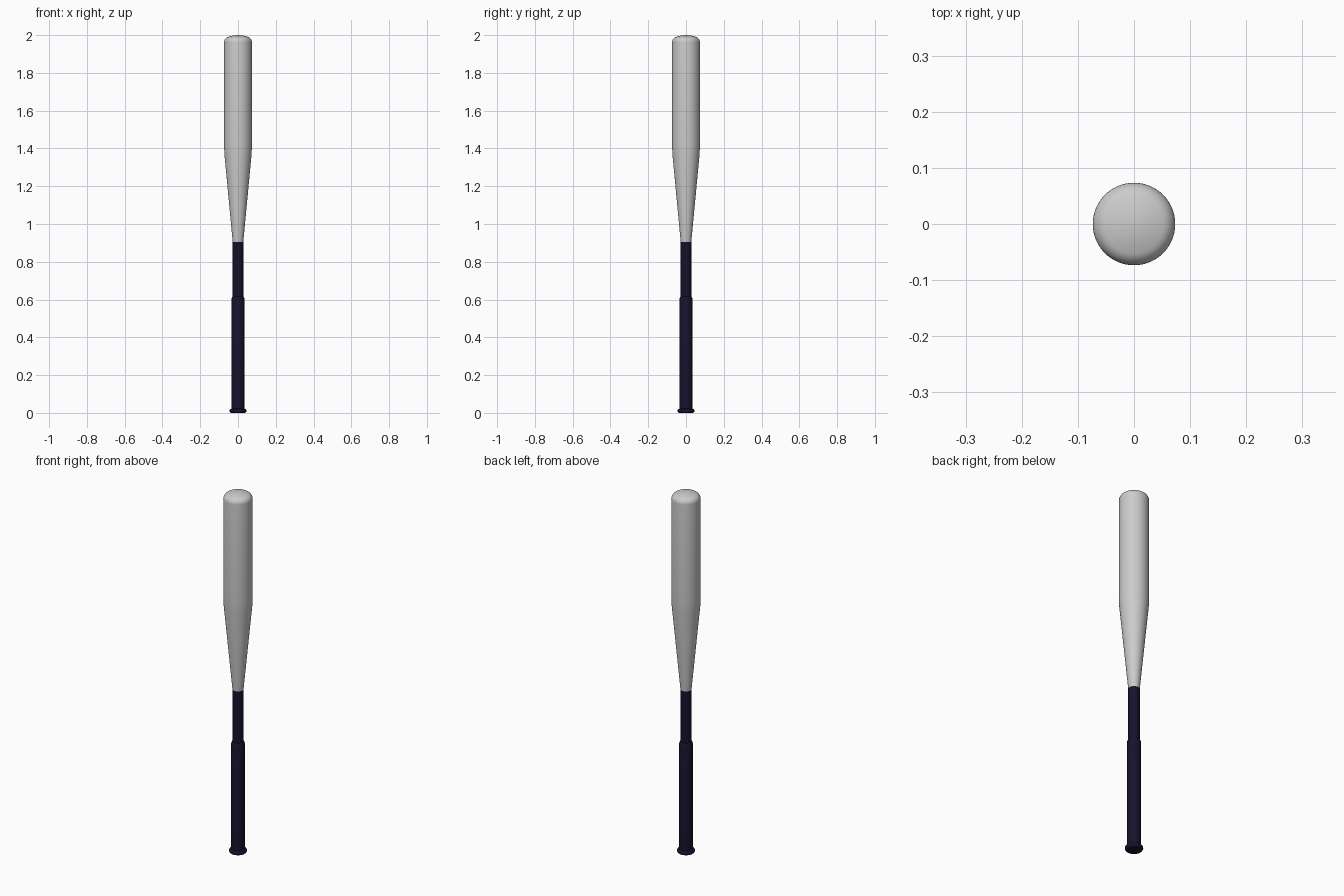
import bpy, bmesh, math

if "Cube" in bpy.data.objects:
    bpy.data.objects.remove(bpy.data.objects["Cube"])

SEGMENTS = 64

navy = bpy.data.materials.new("dark_navy")
navy.diffuse_color = (0.008, 0.006, 0.025, 1)
navy.use_nodes = True
navy.node_tree.nodes["Principled BSDF"].inputs["Base Color"].default_value = navy.diffuse_color


def arc(cr, cz, rr, rz, a0, a1, n):
    """Points on an elliptical arc in the (radius, height) plane."""
    pts = []
    for i in range(n + 1):
        a = math.radians(a0 + (a1 - a0) * i / n)
        pts.append((cr + rr * math.cos(a), cz + rz * math.sin(a)))
    return pts


def lathe(name, profile, material=None):
    """Spin a (radius, height) profile round z, closing it onto the axis."""
    profile = [(0, profile[0][1])] + profile + [(0, profile[-1][1])]
    bm = bmesh.new()
    verts = [bm.verts.new((r, 0, z)) for r, z in profile]
    edges = [bm.edges.new(pair) for pair in zip(verts, verts[1:])]
    bmesh.ops.spin(bm, geom=verts + edges, cent=(0, 0, 0), axis=(0, 0, 1),
                   angle=math.tau, steps=SEGMENTS, use_duplicate=False)
    bmesh.ops.remove_doubles(bm, verts=bm.verts, dist=1e-5)
    bmesh.ops.recalc_face_normals(bm, faces=bm.faces)
    mesh = bpy.data.meshes.new(name)
    bm.to_mesh(mesh)
    bm.free()
    obj = bpy.data.objects.new(name, mesh)
    bpy.context.collection.objects.link(obj)
    if material:
        mesh.materials.append(material)
    bpy.ops.object.select_all(action='DESELECT')
    bpy.context.view_layer.objects.active = obj
    obj.select_set(True)
    bpy.ops.object.shade_smooth_by_angle(angle=math.radians(35))
    return obj


# Barrel: taper, straight hitting section, rounded and slightly domed end
lathe("barrel", [(0.028, 0.905), (0.072, 1.37), (0.0735, 1.41)]
      + arc(0.0435, 1.962, 0.03, 0.03, 0, 75, 8)
      + [(0.035, 1.996), (0.018, 1.999), (0.004, 2.0)])

# Slim upper handle
lathe("handle", [(0.028, 0.58), (0.028, 0.905)], navy)

# Thicker wrapped grip with a bevelled upper lip
lathe("grip", [(0.034, 0.012), (0.034, 0.606), (0.032, 0.613), (0.028, 0.617)], navy)

# Rounded knob at the base
lathe("knob", arc(0.035, 0.011, 0.01, 0.011, -90, 90, 12), navy)
